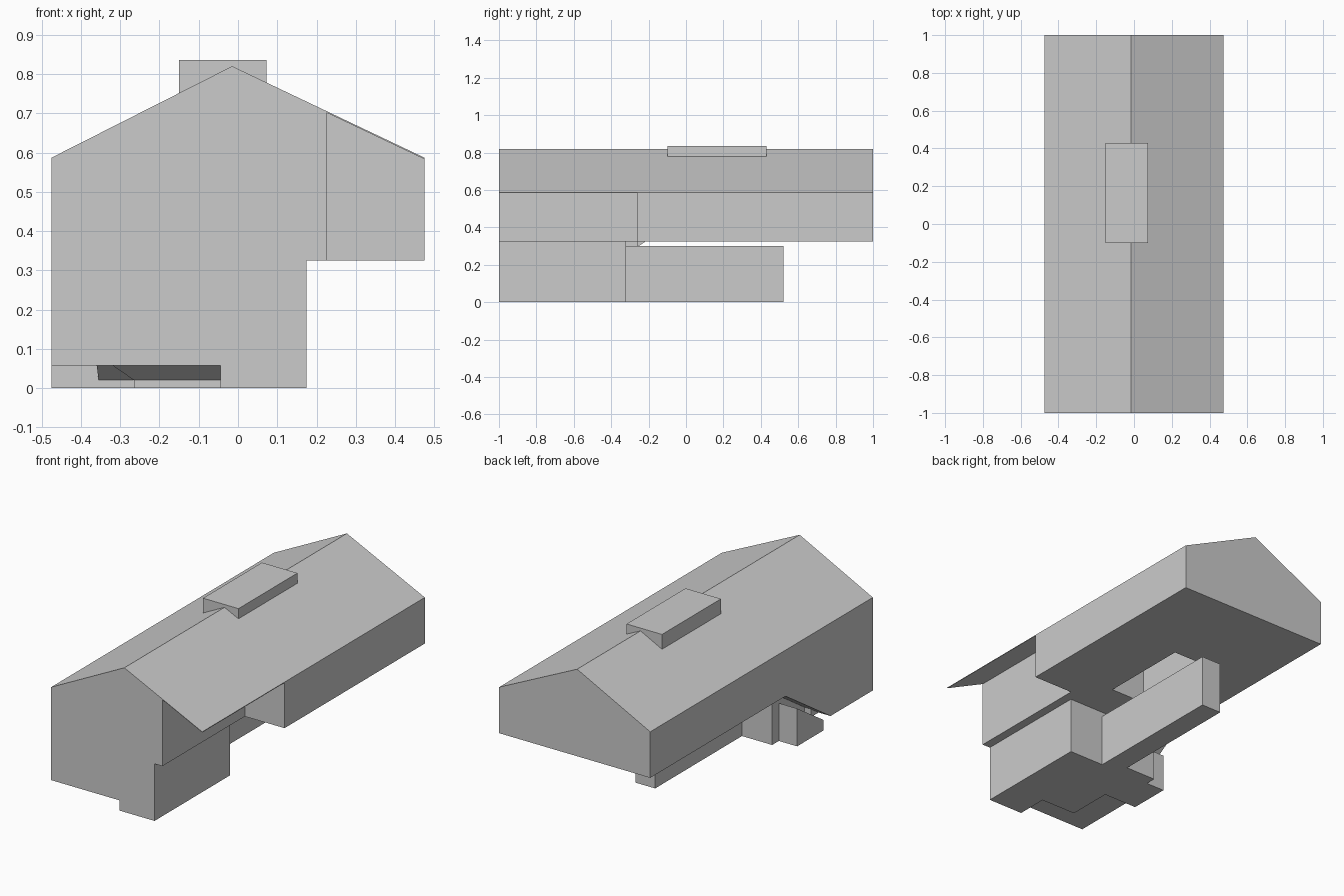
import bpy, bmesh
from mathutils import Vector

if "Cube" in bpy.data.objects:
    bpy.data.objects.remove(bpy.data.objects["Cube"])


def prism(name, pts, axis, a, b):
    """Extrude a 2D outline along an axis: x -> (y,z), y -> (x,z), z -> (x,y)."""
    def place(p, t):
        return {'x': (t, p[0], p[1]), 'y': (p[0], t, p[1]), 'z': (p[0], p[1], t)}[axis]
    bm = bmesh.new()
    face = bm.faces.new([bm.verts.new(place(p, a)) for p in pts])
    ext = bmesh.ops.extrude_face_region(bm, geom=[face])
    shift = Vector(place((0, 0), b - a))
    bmesh.ops.translate(bm, vec=shift,
                        verts=[v for v in ext['geom'] if isinstance(v, bmesh.types.BMVert)])
    bmesh.ops.recalc_face_normals(bm, faces=bm.faces)
    return finish(name, bm)


def finish(name, bm):
    me = bpy.data.meshes.new(name)
    bm.to_mesh(me)
    bm.free()
    ob = bpy.data.objects.new(name, me)
    bpy.context.collection.objects.link(ob)
    return ob


def box(name, x0, x1, y0, y1, z0, z1):
    return prism(name, [(x0, y0), (x1, y0), (x1, y1), (x0, y1)], 'z', z0, z1)


def boolean(target, tool, op):
    m = target.modifiers.new(op.lower(), 'BOOLEAN')
    m.operation, m.solver, m.object = op, 'EXACT', tool
    bpy.context.view_layer.objects.active = target
    bpy.ops.object.modifier_apply(modifier=m.name)
    bpy.data.objects.remove(tool, do_unlink=True)


W, RIDGE_X, RIDGE_Z, EAVE, FLOOR = 0.475, -0.015, 0.82, 0.587, 0.325


def roof_z(x):
    return RIDGE_Z - (RIDGE_Z - EAVE) * (x - RIDGE_X) / (W - RIDGE_X)


# Upper storey with gable roof
house = prism("house_body", [(-W, FLOOR), (W, FLOOR), (W, EAVE),
                             (RIDGE_X, RIDGE_Z), (-W, EAVE)], 'y', -1, 1)

# Cut the open porch, leaving a thin roof overhang at the front right
t = 0.004
porch = prism("porch_cutter", [(0.225, 0.2), (0.6, 0.2), (0.6, roof_z(0.6) - t),
                               (0.225, roof_z(0.225) - t)], 'y', -1.2, -0.26)
boolean(house, porch, 'DIFFERENCE')

# Lower storey core
core = prism("core", [(-0.045, -1), (0.175, -1), (0.175, -0.32), (-0.17, -0.32),
                      (-0.17, -0.26), (-0.36, -0.26), (-0.36, -0.557),
                      (-0.265, -0.557), (-0.265, -0.82), (-0.045, -0.82)], 'z', 0, 0.5)
boolean(house, core, 'UNION')

# Low front-left wall over the entrance recess, and its sloped rear soffit
boolean(house, box("front", -0.4, 0.0, -1, -0.55, 0.058, 0.5), 'UNION')
boolean(house, prism("slope", [(-1, 0.058), (-0.62, 0.058), (-0.216, FLOOR),
                               (-0.216, 0.5), (-1, 0.5)], 'x', -W, -0.36), 'UNION')

# Roof box with a hollow shaft open to the underside
boolean(house, box("roof_box", -0.15, 0.073, -0.1, 0.43, 0.5, 0.836), 'UNION')
boolean(house, box("shaft", -0.147, 0.07, -0.097, 0.427, 0.31, 0.833), 'DIFFERENCE')

# Long low wall running back under the upper storey
box("rear_wall", -0.17, -0.045, -0.32, 0.52, 0, 0.30)

# Side block under the sloped soffit
prism("side_block", [(-0.557, 0), (-0.32, 0), (-0.32, 0.215), (-0.557, 0.06)],
      'x', -W, -0.36)

# Slanted soffit strip around the entrance recess
bm = bmesh.new()
low = [(-0.045, -0.82), (-0.265, -0.82), (-0.265, -0.557), (-0.355, -0.557)]
high = [(-0.045, -0.875), (-0.32, -0.875), (-0.32, -0.612), (-0.36, -0.612)]
lo = [bm.verts.new((x, y, 0.02)) for x, y in low]
hi = [bm.verts.new((x, y, 0.058)) for x, y in high]
for i in range(3):
    bm.faces.new([hi[i], hi[i + 1], lo[i + 1], lo[i]])
bm.normal_update()
if bm.faces[:][0].normal.z > 0:
    bmesh.ops.reverse_faces(bm, faces=bm.faces[:])
finish("entrance_soffit", bm)
